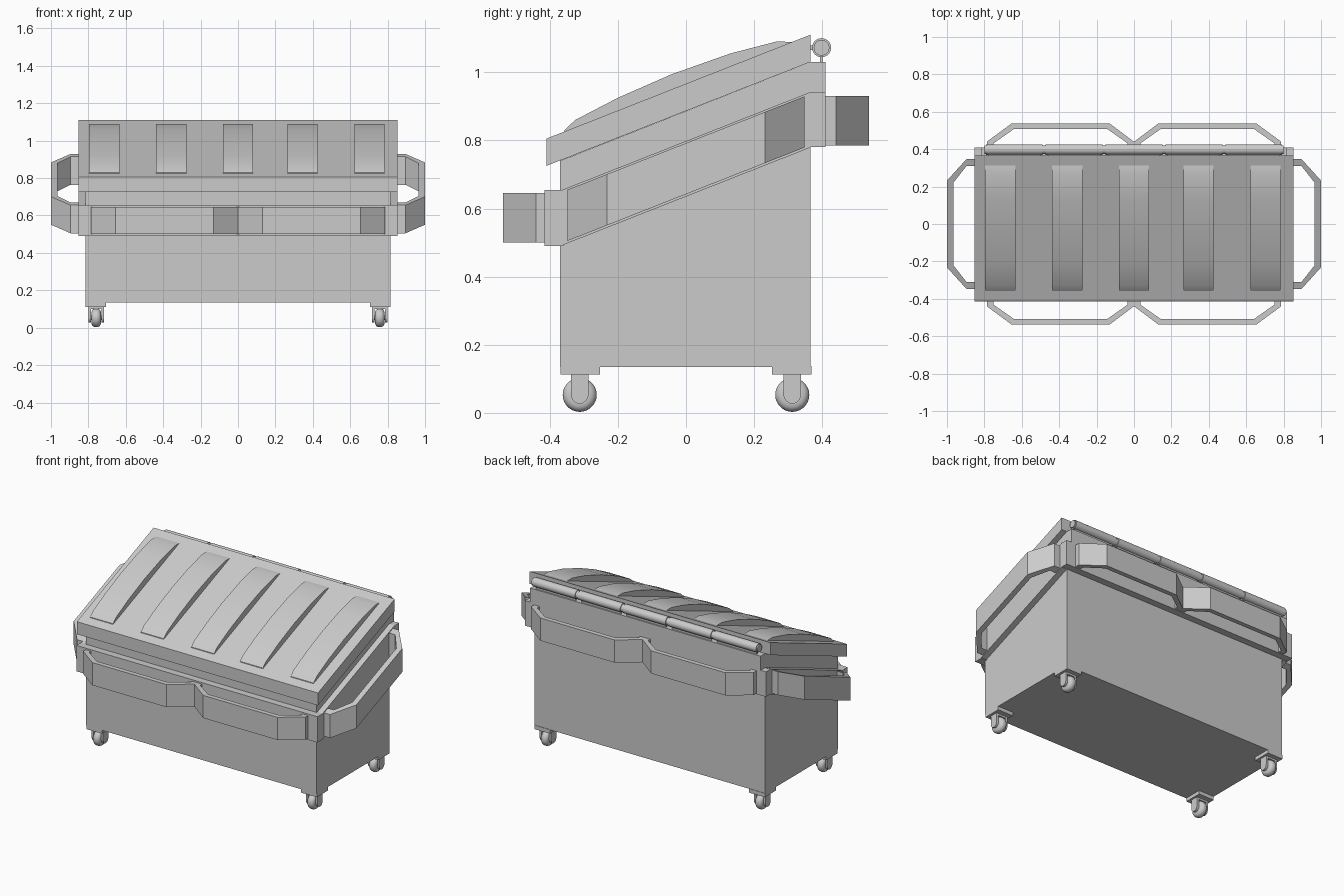
import bpy, bmesh, math

cube = bpy.data.objects.get("Cube")
if cube:
    bpy.data.objects.remove(cube, do_unlink=True)

GREY = bpy.data.materials.new("light grey steel")
GREY.use_nodes = True
GREY.diffuse_color = (0.6, 0.6, 0.6, 1)
GREY.node_tree.nodes["Principled BSDF"].inputs["Base Color"].default_value = (0.6, 0.6, 0.6, 1)
SLOPE = 0.394


def finish(name, bm):
    bmesh.ops.recalc_face_normals(bm, faces=bm.faces)
    mesh = bpy.data.meshes.new(name)
    bm.to_mesh(mesh)
    bm.free()
    mesh.materials.append(GREY)
    ob = bpy.data.objects.new(name, mesh)
    bpy.context.collection.objects.link(ob)
    return ob


def loft(name, start, end):
    """Solid between two matching outlines."""
    bm = bmesh.new()
    a = [bm.verts.new(p) for p in start]
    b = [bm.verts.new(p) for p in end]
    bm.faces.new(a)
    bm.faces.new(b)
    for i in range(len(a)):
        j = (i + 1) % len(a)
        bm.faces.new((a[i], a[j], b[j], b[i]))
    return finish(name, bm)


def extrude_x(name, profile, x0, x1):
    return loft(name, [(x0, y, z) for y, z in profile], [(x1, y, z) for y, z in profile])


def box(name, x0, x1, y0, y1, z0, z1):
    return extrude_x(name, [(y0, z0), (y1, z0), (y1, z1), (y0, z1)], x0, x1)


def upright(name, plan, base, height, slope=0):
    """Raise a plan outline to a height, optionally sloping along y."""
    low = [(x, y, base + slope * y) for x, y in plan]
    return loft(name, low, [(x, y, z + height) for x, y, z in low])


def smooth(ob, angle=35):
    bpy.ops.object.select_all(action='DESELECT')
    ob.select_set(True)
    bpy.context.view_layer.objects.active = ob
    bpy.ops.object.shade_smooth_by_angle(angle=math.radians(angle))


def cylinder_x(name, x0, x1, y, z, radius, sides=24, bevel=0):
    ring = [(y + radius * math.cos(i * math.tau / sides),
             z + radius * math.sin(i * math.tau / sides)) for i in range(sides)]
    ob = extrude_x(name, ring, x0, x1)
    if bevel:
        mod = ob.modifiers.new("round", 'BEVEL')
        mod.width, mod.segments = bevel, 5
        mod.limit_method, mod.angle_limit = 'ANGLE', math.radians(50)
    smooth(ob, 50)
    return ob


# Container body and lid
extrude_x("body", [(-0.37, 0.135), (0.365, 0.135), (0.365, 1.03), (-0.37, 0.74)], -0.815, 0.815)
extrude_x("lid", [(-0.41, 0.725), (0.365, 1.03), (0.365, 1.11), (-0.41, 0.805)], -0.853, 0.853)

# Raised lid ribs
rib = [(-0.36, 0.8), (-0.357, 0.83), (-0.325, 0.86), (-0.2, 0.925), (-0.04, 0.995),
       (0.13, 1.055), (0.265, 1.09), (0.318, 1.089), (0.318, 1.06)]
for x in (-0.715, -0.357, 0, 0.345, 0.703):
    smooth(extrude_x("lid_rib", rib, x - 0.081, x + 0.081), 20)

# Reinforcing band round the body
box("front_band", -0.853, 0.853, -0.415, -0.36, 0.49, 0.655)
box("back_band", -0.853, 0.853, 0.36, 0.41, 0.78, 0.94)
box("back_rim", -0.815, 0.815, 0.36, 0.41, 0.94, 1.03)
for s in (-1, 1):
    upright("side_band", [(s * 0.81, -0.365), (s * 0.853, -0.365), (s * 0.853, 0.365), (s * 0.81, 0.365)],
            0.635, 0.163, SLOPE)

# Hollow handles on the sides, front and back
side_outer = [(0.85, -0.348), (0.895, -0.348), (1, -0.232), (1, 0.232), (0.895, 0.348), (0.85, 0.348)]
side_inner = [(0.85, 0.31), (0.895, 0.31), (0.965, 0.222), (0.965, -0.222), (0.895, -0.31), (0.85, -0.31)]
end_outer = [(0, 0.405), (0, 0.44), (0.13, 0.537), (0.655, 0.537), (0.787, 0.44), (0.787, 0.405)]
end_inner = [(0.75, 0.405), (0.75, 0.432), (0.643, 0.507), (0.142, 0.507), (0.035, 0.432), (0.035, 0.405)]
for s in (-1, 1):
    upright("side_handle", [(s * x, y) for x, y in side_outer + side_inner], 0.642, 0.15, SLOPE)
    for name, t, base in (("front_handle", -1, 0.5), ("back_handle", 1, 0.785)):
        upright(name, [(s * x, t * y) for x, y in end_outer + end_inner], base, 0.145)

# Hinge rod, knuckles and tabs
cylinder_x("hinge_rod", -0.8, 0.8, 0.398, 1.072, 0.023)
for i in range(5):
    x = -0.64 + i * 0.32
    cylinder_x("hinge_knuckle", x - 0.152, x + 0.152, 0.398, 1.072, 0.028)
    box("hinge_tab", x - 0.14, x + 0.14, 0.393, 0.401, 1.025, 1.06)
    box("hinge_lid_tab", x - 0.14, x + 0.14, 0.36, 0.385, 1.065, 1.078)

# Corner pads, forks and caster wheels
fork = [(0.026, 0.115), (-0.026, 0.115)]
fork += [(0.026 * math.cos(a), 0.055 + 0.028 * math.sin(a))
         for a in [math.pi + i * math.pi / 10 for i in range(11)]]
for s in (-1, 1):
    for t in (-1, 1):
        y = t * 0.312
        ys = sorted((t * 0.368, t * 0.253))
        box("corner_pad", s * 0.705, s * 0.815, ys[0], ys[1], 0.112, 0.137)
        cylinder_x("caster_wheel", s * 0.758 - 0.025, s * 0.758 + 0.025, y, 0.053, 0.05, 28, 0.022)
        cylinder_x("wheel_axle", s * 0.758 - 0.034, s * 0.758 + 0.034, y, 0.053, 0.012, 12)
        for side in (-1, 1):
            x = s * 0.758 + side * 0.034
            extrude_x("caster_fork", [(y + py, pz) for py, pz in fork], x - 0.007, x + 0.007)
        box("fork_bridge", s * 0.758 - 0.04, s * 0.758 + 0.04, y - 0.026, y + 0.026, 0.1, 0.115)
